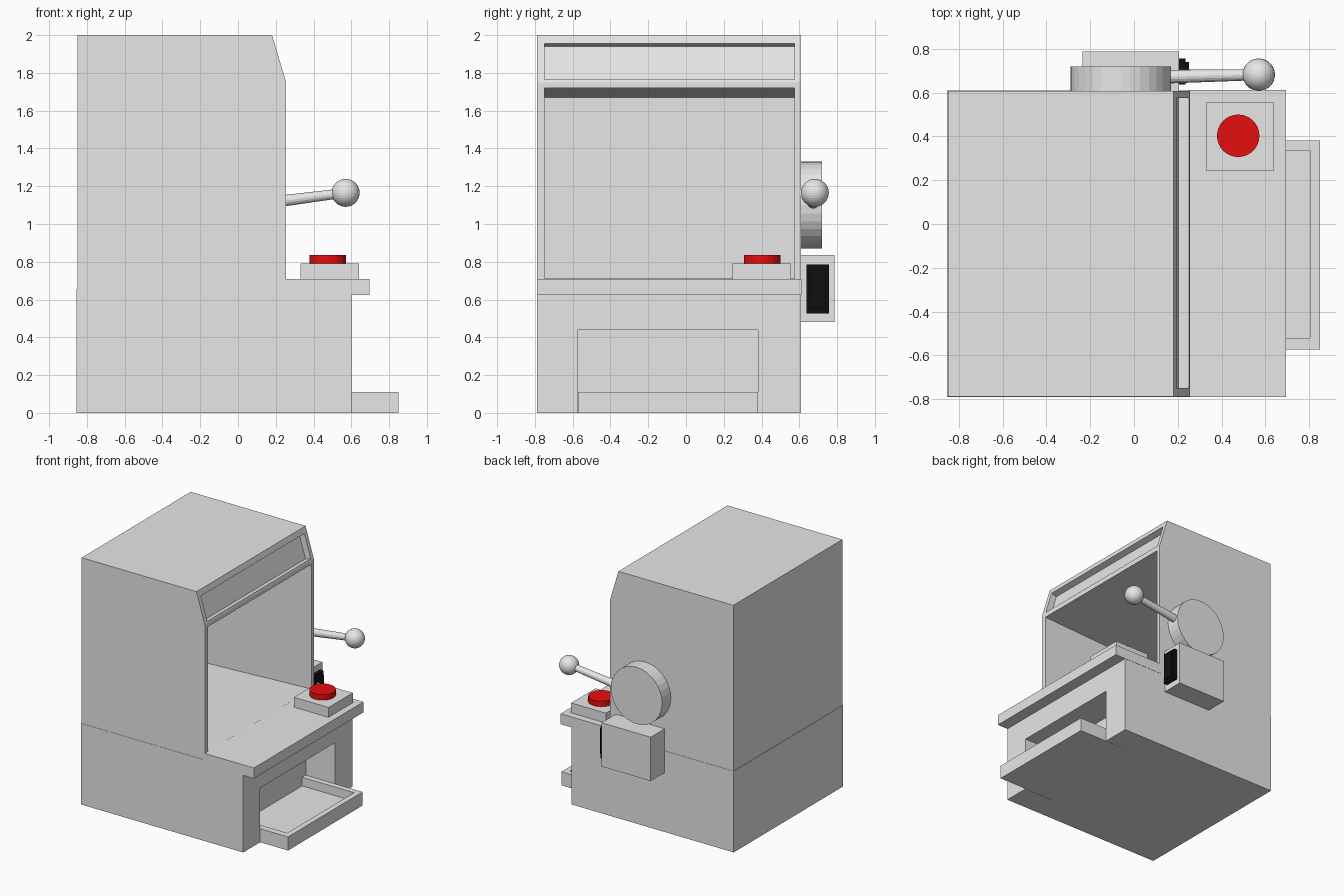
import bpy, bmesh, math
from mathutils import Vector

if "Cube" in bpy.data.objects:
    bpy.data.objects.remove(bpy.data.objects["Cube"])


def material(name, rgb):
    m = bpy.data.materials.new(name)
    m.diffuse_color = (*rgb, 1)
    m.use_nodes = True
    m.node_tree.nodes["Principled BSDF"].inputs["Base Color"].default_value = m.diffuse_color
    return m


GREY = material("light grey", (0.8, 0.8, 0.8))
RED = material("red", (1.0, 0.005, 0.005))
BLACK = material("black", (0.005, 0.005, 0.005))


def finish(name, bm, mat):
    bmesh.ops.recalc_face_normals(bm, faces=bm.faces)
    me = bpy.data.meshes.new(name)
    bm.to_mesh(me)
    bm.free()
    me.materials.append(mat)
    ob = bpy.data.objects.new(name, me)
    bpy.context.collection.objects.link(ob)
    return ob


def prism(name, profile, y0, y1, mat=GREY):
    """Extrude an (x, z) profile along y."""
    bm = bmesh.new()
    face = bm.faces.new([bm.verts.new((x, y0, z)) for x, z in profile])
    new = bmesh.ops.extrude_face_region(bm, geom=[face])["geom"]
    bmesh.ops.translate(bm, vec=(0, y1 - y0, 0),
                        verts=[v for v in new if isinstance(v, bmesh.types.BMVert)])
    return finish(name, bm, mat)


def box(name, x0, x1, y0, y1, z0, z1, mat=GREY):
    return prism(name, [(x0, z0), (x1, z0), (x1, z1), (x0, z1)], y0, y1, mat)


def rod(name, a, b, r0, r1, sides, mat=GREY):
    """Cylinder or cone between two points."""
    a, b = Vector(a), Vector(b)
    bm = bmesh.new()
    bmesh.ops.create_cone(bm, cap_ends=True, segments=sides, radius1=r0, radius2=r1,
                          depth=(b - a).length)
    turn = (b - a).to_track_quat('Z', 'Y').to_matrix().to_4x4()
    bmesh.ops.transform(bm, matrix=turn, verts=bm.verts)
    bmesh.ops.translate(bm, vec=(a + b) / 2, verts=bm.verts)
    return finish(name, bm, mat)


def cut(ob, cutter):
    """Subtract the cutter from the object, then remove the cutter."""
    mod = ob.modifiers.new("cut", 'BOOLEAN')
    mod.operation = 'DIFFERENCE'
    mod.solver = 'EXACT'
    mod.object = cutter
    bpy.context.view_layer.objects.active = ob
    bpy.ops.object.modifier_apply(modifier=mod.name)
    bpy.data.objects.remove(cutter)


# Upper cabinet with sloped brow
cabinet = prism("upper_cabinet", [(-0.85, 0.6), (0.255, 0.6), (0.255, 1.75),
                                  (0.18, 2.0), (-0.85, 2.0)], -0.788, 0.608)
# Deep display recess, tilting slightly down to the back
cut(cabinet, prism("display_cutter", [(0.355, 0.7145), (0.355, 1.725),
                                      (-0.8, 1.67), (-0.8, 0.665)], -0.75, 0.575))
# Shallow sign panel recess in the brow
low, high = Vector((0.2505, 1.765)), Vector((0.1935, 1.955))
depth = Vector((0.958, 0.287)) * 0.05
cut(cabinet, prism("sign_cutter", [low + depth, high + depth, high - depth, low - depth],
                   -0.75, 0.575))

# Lower body with payout opening
base = box("lower_body", -0.855, 0.6, -0.79, 0.61, 0, 0.657)
cut(base, box("opening_cutter", 0.34, 0.7, -0.575, 0.382, -0.1, 0.44))

# Control shelf
box("control_shelf", 0.25, 0.695, -0.79, 0.612, 0.625, 0.71)

# Payout tray
tray = box("payout_tray", 0.34, 0.85, -0.573, 0.381, 0, 0.11)
cut(tray, box("tray_cutter", 0.30, 0.805, -0.52, 0.335, 0.04, 0.3))

# Push button on its block
box("button_block", 0.33, 0.64, 0.245, 0.555, 0.70, 0.79)
rod("push_button", (0.476, 0.403, 0.78), (0.476, 0.403, 0.835), 0.097, 0.097, 32, RED)

# Side lever: hub, arm and knob
rod("lever_hub", (-0.06, 0.6, 1.10), (-0.06, 0.72, 1.10), 0.23, 0.23, 32)
rod("lever_arm", (0.1, 0.672, 1.105), (0.56, 0.682, 1.164), 0.032, 0.025, 16)
bm = bmesh.new()
bmesh.ops.create_uvsphere(bm, u_segments=32, v_segments=16, radius=0.074)
bmesh.ops.translate(bm, vec=(0.57, 0.682, 1.165), verts=bm.verts)
finish("lever_knob", bm, GREY)

# Coin box with stepped black slot plate
box("coin_box", -0.235, 0.205, 0.6, 0.787, 0.48, 0.835)
box("coin_plate", 0.2, 0.235, 0.638, 0.757, 0.527, 0.785, BLACK)
box("coin_plate_raised", 0.23, 0.252, 0.655, 0.74, 0.55, 0.762, BLACK)
